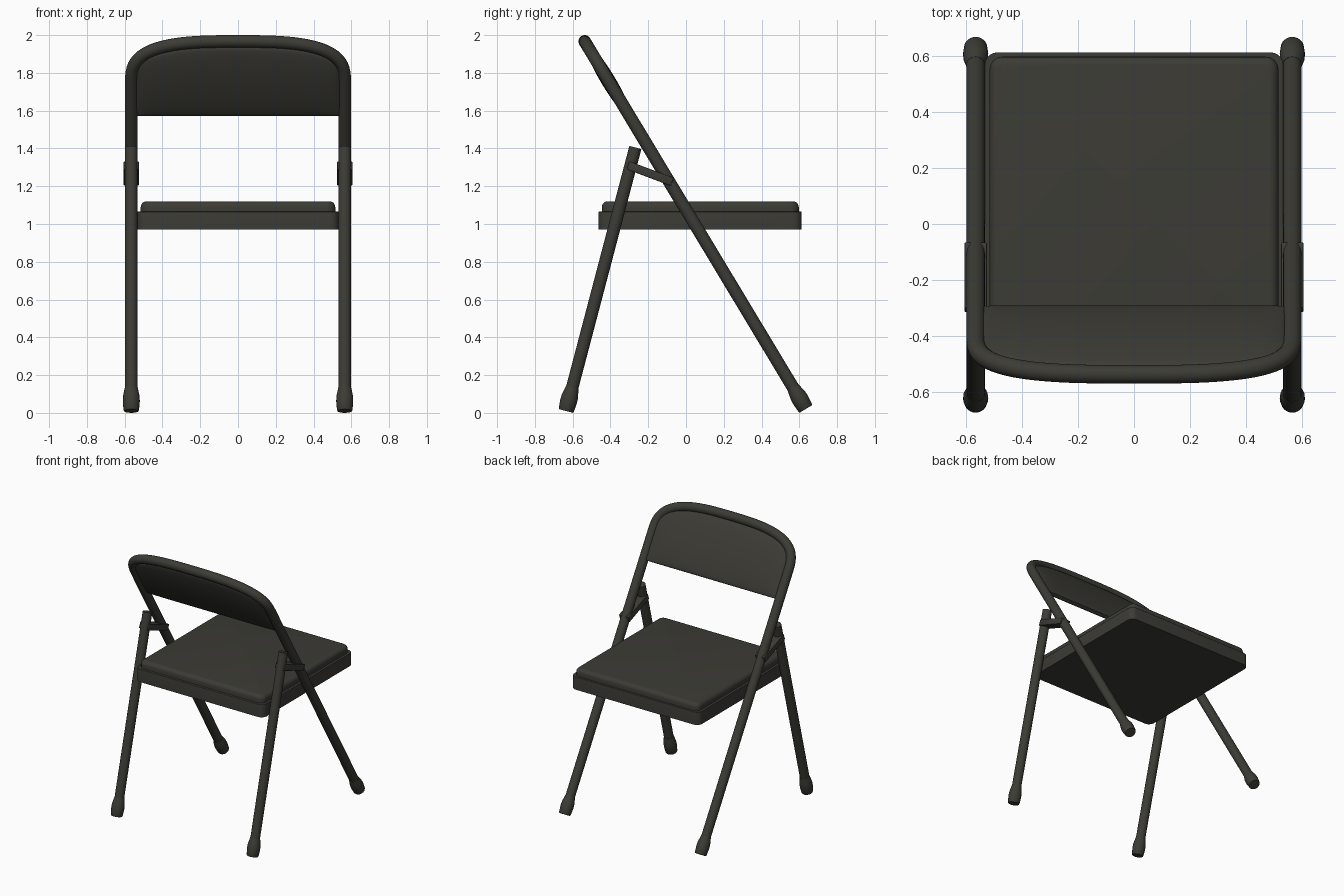
import bpy, bmesh, math
from mathutils import Vector, Matrix

if "Cube" in bpy.data.objects:
    bpy.data.objects.remove(bpy.data.objects["Cube"])

mat = bpy.data.materials.new("dark olive grey")
mat.diffuse_color = (0.045, 0.044, 0.036, 1)
mat.use_nodes = True
mat.node_tree.nodes["Principled BSDF"].inputs["Base Color"].default_value = mat.diffuse_color
TX, R = 0.565, 0.033          # tube offset from centre, tube radius


def finish(name, bm, angle=35):
    bmesh.ops.recalc_face_normals(bm, faces=bm.faces)
    me = bpy.data.meshes.new(name)
    bm.to_mesh(me)
    bm.free()
    ob = bpy.data.objects.new(name, me)
    bpy.context.collection.objects.link(ob)
    me.materials.append(mat)
    bpy.ops.object.select_all(action='DESELECT')
    ob.select_set(True)
    bpy.context.view_layer.objects.active = ob
    bpy.ops.object.shade_smooth_by_angle(angle=math.radians(angle))
    return ob


def sweep(name, pts, radii, side, n=24):
    """Capped round tube along a planar path; side = normal of that plane."""
    bm = bmesh.new()
    rings = []
    for i, p in enumerate(pts):
        t = (pts[min(i + 1, len(pts) - 1)] - pts[max(i - 1, 0)]).normalized()
        u = t.cross(side)
        rings.append([bm.verts.new(p + radii[i] * (math.cos(a) * u + math.sin(a) * side))
                      for a in (2 * math.pi * k / n for k in range(n))])
    for a, b in zip(rings, rings[1:]):
        for k in range(n):
            bm.faces.new((a[k], a[(k + 1) % n], b[(k + 1) % n], b[k]))
    bm.faces.new(rings[0])
    bm.faces.new(rings[-1])
    return finish(name, bm, 50)


def frame_y(z):
    return 0.635 - (z - 0.021) * 0.602


def arch_z(x):
    return 1.75 + 0.217 * max(0, 1 - abs(x / TX) ** 3) ** (1 / 3)


lean = Vector((0, -0.602, 1)).normalized()
normal = Vector((0, 1, 0.602)).normalized()

# Main frame: both long legs and the back arch in one bent tube
path = [(TX, 0.08)]
for i in range(49):
    a = math.pi * i / 48
    c, s = math.cos(a), max(0, math.sin(a))
    path.append((math.copysign(TX * abs(c) ** (2 / 3), c), 1.75 + 0.217 * s ** (2 / 3)))
path.append((-TX, 0.08))
pts = [Vector((x, frame_y(z), z)) for x, z in path]
sweep("main_frame", pts, [R] * len(pts), normal)

# Rear legs, feet and hinge links
rear_foot, rear_top = Vector((0, -0.635, 0.010)), Vector((0, -0.268, 1.405))
rear_dir = (rear_top - rear_foot).normalized()
FOOT = [(0, 0.038), (0.006, 0.041), (0.05, 0.045), (0.08, 0.044), (0.105, 0.039), (0.13, 0.034)]
for s, tag in ((-1, "left"), (1, "right")):
    off = Vector((s * TX, 0, 0))
    X = Vector((1, 0, 0))
    sweep("rear_leg_" + tag, [off + rear_foot + rear_dir * 0.05, off + rear_top], [R, R], X)
    for nm, base, d in (("rear_foot_", rear_foot, rear_dir),
                        ("main_foot_", Vector((0, 0.635, 0.021)), lean)):
        sweep(nm + tag, [off + base + d * h for h, r in FOOT], [r for h, r in FOOT], X)
    bm = bmesh.new()
    bmesh.ops.create_cube(bm, size=1, matrix=Matrix.Translation((s * TX, -0.19, 1.267))
                          @ Matrix.Rotation(math.radians(-20.5), 4, 'X')
                          @ Matrix.Diagonal((0.08, 0.25, 0.045, 1)))
    bmesh.ops.bevel(bm, geom=bm.edges[:], offset=0.004, segments=2, affect='EDGES', profile=0.5)
    finish("hinge_link_" + tag, bm)


def pad(name, hx, y0, y1, z0, z1, corner, edge):
    """Slab with rounded vertical corners and a rounded top rim."""
    bm = bmesh.new()
    bmesh.ops.create_cube(bm, size=1, matrix=Matrix.Translation((0, (y0 + y1) / 2, (z0 + z1) / 2))
                          @ Matrix.Diagonal((2 * hx, y1 - y0, z1 - z0, 1)))
    up = [e for e in bm.edges if abs(e.verts[0].co.z - e.verts[1].co.z) > 0.01]
    bmesh.ops.bevel(bm, geom=up, offset=corner, segments=6, affect='EDGES', profile=0.5)
    rim = [e for e in bm.edges if all(v.co.z > z1 - 1e-4 for v in e.verts)]
    bmesh.ops.bevel(bm, geom=rim, offset=edge, segments=5, affect='EDGES', profile=0.5)
    finish(name, bm)


# Seat pan and cushion
pad("seat_pan", 0.533, -0.463, 0.612, 0.97, 1.066, 0.045, 0.004)
pad("seat_cushion", 0.515, -0.445, 0.597, 1.06, 1.12, 0.045, 0.03)

# Backrest: softly padded panel filling the arch
bm = bmesh.new()
NU, NV, grids = 40, 16, []
for sign in (1, -1):
    g = []
    for i in range(NU + 1):
        x = 0.54 * math.sin(math.pi * (i / NU - 0.5))
        top = arch_z(x) - 0.027
        col = []
        for j in range(NV + 1):
            v = (1 - math.cos(math.pi * j / NV)) / 2
            z = 1.578 + (top - 1.578) * v
            puff = math.sqrt(max(0, math.sin(math.pi * v)) * max(0, 1 - (x / 0.54) ** 6))
            h = 0.012 + 0.026 * puff
            col.append(bm.verts.new(Vector((x, frame_y(z), z)) + normal * sign * h))
        g.append(col)
    for i in range(NU):
        for j in range(NV):
            bm.faces.new((g[i][j], g[i + 1][j], g[i + 1][j + 1], g[i][j + 1]))
    grids.append(g)
loop = ([(i, 0) for i in range(NU)] + [(NU, j) for j in range(NV)]
        + [(i, NV) for i in range(NU, 0, -1)] + [(0, j) for j in range(NV, 0, -1)])
A, B = grids
for (i, j), (k, l) in zip(loop, loop[1:] + loop[:1]):
    bm.faces.new((A[i][j], A[k][l], B[k][l], B[i][j]))
finish("backrest", bm)
